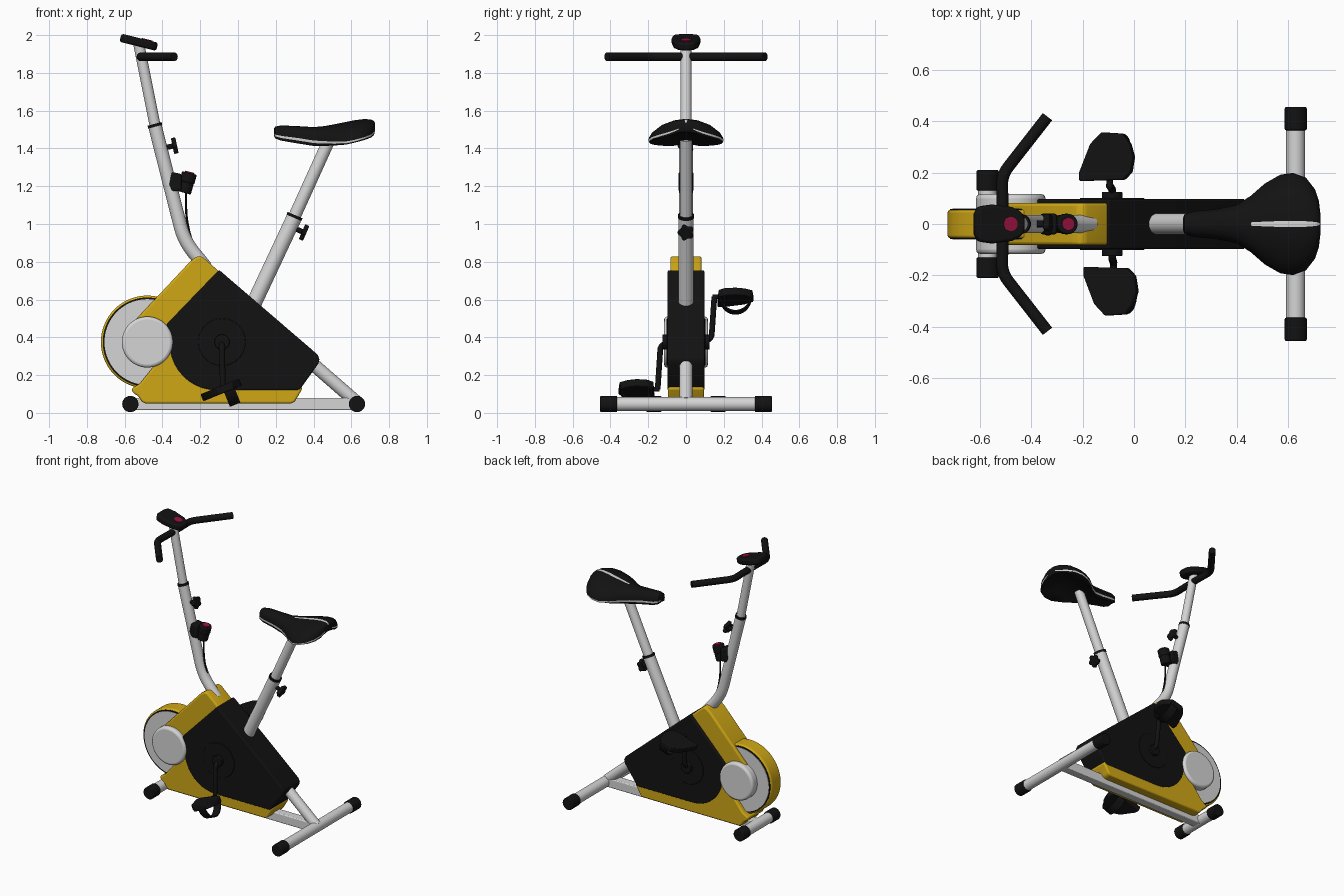
import bpy, bmesh, math
from mathutils import Vector, Matrix

if "Cube" in bpy.data.objects:
    bpy.data.objects.remove(bpy.data.objects["Cube"])


def material(name, rgb):
    m = bpy.data.materials.new(name)
    m.diffuse_color = (*rgb, 1)
    m.use_nodes = True
    m.node_tree.nodes["Principled BSDF"].inputs["Base Color"].default_value = m.diffuse_color
    return m


YELLOW = material("yellow", (0.63, 0.39, 0.008))
GREY = material("light grey", (0.66, 0.66, 0.66))
BLACK = material("black", (0.006, 0.006, 0.006))
RED = material("crimson", (0.30, 0.006, 0.05))


def finish(name, bm, *mats, bevel=0, segs=3, matrix=None):
    bmesh.ops.recalc_face_normals(bm, faces=bm.faces)
    me = bpy.data.meshes.new(name)
    bm.to_mesh(me)
    bm.free()
    ob = bpy.data.objects.new(name, me)
    bpy.context.collection.objects.link(ob)
    for m in mats:
        me.materials.append(m)
    if matrix:
        ob.matrix_world = matrix
    bpy.ops.object.select_all(action='DESELECT')
    bpy.context.view_layer.objects.active = ob
    ob.select_set(True)
    if bevel:
        b = ob.modifiers.new("bevel", 'BEVEL')
        b.width, b.segments, b.limit_method = bevel, segs, 'ANGLE'
        b.angle_limit = math.radians(35)
    bpy.ops.object.shade_smooth_by_angle(angle=math.radians(40))
    return ob


def prism(name, pts, y0, y1, mat, bevel=0, matrix=None):
    """Extrude an x-z outline along y."""
    bm = bmesh.new()
    f = bm.faces.new([bm.verts.new((x, y0, z)) for x, z in pts])
    r = bmesh.ops.extrude_face_region(bm, geom=[f])
    bmesh.ops.translate(bm, vec=(0, y1 - y0, 0),
                        verts=[v for v in r['geom'] if isinstance(v, bmesh.types.BMVert)])
    return finish(name, bm, mat, bevel=bevel, matrix=matrix)


def rod(name, a, b, r, mat, bevel=0, n=32):
    a, b = Vector(a), Vector(b)
    bm = bmesh.new()
    rot = (b - a).to_track_quat('Z', 'Y').to_matrix().to_4x4()
    bmesh.ops.create_cone(bm, cap_ends=True, segments=n, radius1=r, radius2=r, depth=(b - a).length,
                          matrix=Matrix.Translation((a + b) / 2) @ rot)
    return finish(name, bm, mat, bevel=bevel)


def tube(name, pts, r, mat, n=20, rounding=0.04):
    """Sweep a circle along a path whose corners are rounded."""
    P = [Vector(p) for p in pts]
    path = [P[0]]
    for a, b, c in zip(P, P[1:], P[2:]):
        d = min(rounding, (a - b).length * .45, (c - b).length * .45)
        s, e = b + (a - b).normalized() * d, b + (c - b).normalized() * d
        path += [s.lerp(b, t).lerp(b.lerp(e, t), t) for t in (0, .2, .4, .6, .8, 1)]
    path.append(P[-1])
    bm, rings, q = bmesh.new(), [], None
    for i, p in enumerate(path):
        t = (path[min(i + 1, len(path) - 1)] - path[max(i - 1, 0)]).normalized()
        q = t.to_track_quat('Z', 'Y') if q is None else (q @ Vector((0, 0, 1))).rotation_difference(t) @ q
        rings.append([bm.verts.new(p + q @ Vector((r * math.cos(k * math.tau / n),
                                                   r * math.sin(k * math.tau / n), 0))) for k in range(n)])
    for A, B in zip(rings, rings[1:]):
        for k in range(n):
            bm.faces.new((A[k], A[(k + 1) % n], B[(k + 1) % n], B[k]))
    bm.faces.new(rings[0])
    bm.faces.new(rings[-1])
    return finish(name, bm, mat)


def knob(name, base, centre):
    """Lobed hand knob on a short stem."""
    base, centre = Vector(base), Vector(centre)
    rod(name + "_stem", base, centre, 0.014, BLACK, n=16)
    pts = []
    for k in range(40):
        a = k * math.tau / 40
        r = 0.039 + 0.006 * math.cos(5 * a)
        pts.append((r * math.cos(a), r * math.sin(a)))
    rot = (centre - base).to_track_quat('Y', 'Z').to_matrix().to_4x4()
    prism(name, pts, -0.012, 0.012, BLACK, 0.005, Matrix.Translation(centre) @ rot)


# Flywheel with its cover rim and hub discs
wx, wz = -0.48, 0.375
for name, r, w, mat, bev in (("flywheel_cover", .246, .056, YELLOW, .012), ("flywheel_ring", .236, .058, BLACK, 0),
                             ("flywheel_disc", .227, .061, GREY, 0), ("hub_disc", .135, .116, GREY, .016)):
    rod(name, (wx, -w, wz), (wx, w, wz), r, mat, bev, 72)

# Body shells
prism("upper_shell", [(-.215, .83), (-.19, .828), (-.085, .735), (0, .3), (-.40, .22), (-.50, .30),
                      (-.545, .46), (-.54, .495), (-.25, .805)], -.082, .082, YELLOW, .012)
prism("lower_shell", [(-.30, .5), (-.385, .40), (-.42, .28), (-.52, .155), (-.565, .128), (-.555, .105), (-.53, .09),
                      (-.51, .06), (-.49, .05), (.28, .05), (.30, .058), (.342, .13), (.2, .3)],
      -.095, .095, YELLOW, .01)
arc = [(-.12 + .245 * math.cos(a), .375 + .255 * math.sin(a))
       for a in [math.radians(270 - 9 * k) for k in range(11)]]
prism("side_panel", [(-.10, .757), (.42, .31), (.432, .285), (.425, .26), (.325, .12)] + arc + [(-.377, .47)],
      -.098, .098, BLACK, .008)

# Base beam and cross feet
prism("base_beam", [(-.57, .015), (.63, .015), (.63, .08), (-.57, .08)], -.032, .032, GREY, .006)
for name, x, inner, outer in (("front_foot", -.57, .13, .21), ("rear_foot", .63, .365, .455)):
    rod(name, (x, -outer + .01, .047), (x, outer - .01, .047), .037, GREY)
    for s in (-1, 1):
        rod(name + "_cap", (x, s * inner, .047), (x, s * outer, .047), .043, BLACK, .005)
rod("rear_strut", (.36, 0, .29), (.63, 0, .055), .035, GREY)

# Seat post
rod("seat_sleeve", (.07, 0, .55), (.30, 0, 1.04), .041, GREY)
rod("seat_collar", (.296, 0, 1.033), (.302, 0, 1.047), .043, BLACK)
rod("seat_post", (.29, 0, 1.02), (.485, 0, 1.45), .033, GREY)
knob("seat_knob", (.27, 0, .99), (.35, 0, .955))

# Saddle lofted from sections: x, half width, top height, thickness, side droop
sections = [(.19, .022, 1.505, .035, .005), (.197, .038, 1.516, .06, .008), (.23, .05, 1.522, .075, .012),
            (.32, .058, 1.518, .085, .014), (.40, .075, 1.513, .088, .02), (.455, .11, 1.518, .085, .03),
            (.51, .158, 1.528, .08, .045), (.57, .192, 1.54, .075, .06), (.62, .199, 1.55, .072, .062),
            (.67, .18, 1.556, .07, .055), (.705, .135, 1.553, .066, .04), (.72, .09, 1.546, .058, .025),
            (.726, .04, 1.535, .035, .01)]
half = [(.06, 0), (.35, .01), (.7, .06), (.9, .22), (.985, .45), (1, .58), (.99, .74), (.9, .95), (.55, 1)]
loop = half + [(0, 1)] + [(-y, h) for y, h in reversed(half)]
bm, rings = bmesh.new(), []
for x, w, top, th, dr in sections:
    rings.append([bm.verts.new((x, w * f, top - dr * f * f - th * h)) for f, h in loop])
n, m = len(loop), len(half)
for i, (A, B) in enumerate(zip(rings, rings[1:])):
    for k in range(n):
        f = bm.faces.new((A[k], A[(k + 1) % n], B[(k + 1) % n], B[k]))
        side = k in (5, n - 7)
        f.material_index = int(side or (k == n - 1 and i >= 5))
bm.faces.new(rings[0])
bm.faces.new(rings[-1])
finish("saddle", bm, BLACK, GREY)

# Handlebar stem
tube("stem_sleeve", [(-.17, 0, .77), (-.285, 0, .91), (-.44, 0, 1.52)], .036, GREY, 32, .09)
rod("stem_collar", (-.438, 0, 1.515), (-.442, 0, 1.53), .038, BLACK)
rod("stem_post", (-.435, 0, 1.50), (-.525, 0, 1.95), .029, GREY)
knob("stem_knob", (-.405, 0, 1.40), (-.335, 0, 1.415))

# Handlebar
side = [(-.512, .10, 1.885), (-.515, .19, 1.885), (-.337, .418, 1.885)]
tube("handlebar", [(x, -y, z) for x, y, z in reversed(side)] + side, .023, BLACK, 20, .05)

# Display console, tilted towards the rider
tilt = Matrix.Translation((-.525, 0, 1.962)) @ Matrix.Rotation(math.radians(14), 4, 'Y')
outline = [(-.10, .04), (-.085, .068), (-.03, .076), (.05, .066), (.09, .045), (.10, .02)]
outline = outline + [(x, -y) for x, y in reversed(outline)]
face_up = Matrix.Rotation(math.radians(90), 4, 'X')
prism("console", outline, -.022, .022, BLACK, .012, tilt @ face_up)
button = rod("console_button", (.04, 0, .018), (.04, 0, .026), .028, RED)
button.matrix_world = tilt

# Resistance dial and its cable
prism("dial_clamp", [(-.365, 1.21), (-.35, 1.275), (-.30, 1.265), (-.30, 1.175), (-.35, 1.175)],
      -.04, .04, BLACK, .008)
rod("dial_body", (-.285, 0, 1.165), (-.265, 0, 1.235), .036, BLACK, .005)
rod("dial_grip", (-.27, 0, 1.22), (-.257, 0, 1.27), .04, BLACK, .006)
rod("dial_cap", (-.257, 0, 1.268), (-.255, 0, 1.276), .025, RED)
tube("cable", [(-.275, 0, 1.18), (-.275, 0, 1.04), (-.25, 0, .92), (-.195, 0, .81)], .006, BLACK, 8, .06)

# Cranks and pedals
cx, cz = -.085, .375
pedal_outline = [(-.12, .095), (.06, .09), (.09, .06), (.10, 0), (.085, -.05), (.055, -.09), (-.03, -.095), (-.075, -.05),
                 (-.12, .06)]
for name, s, px, pz, ang in (("near", -1, -.08, .125, -22), ("far", 1, -.095, .615, -18)):
    rod(name + "_crank_ring", (cx, s * .09, cz), (cx, s * .102, cz), .125, BLACK, .003, 48)
    rod(name + "_crank_hub", (cx, s * .10, cz), (cx, s * .125, cz), .04, BLACK, .004)
    tube(name + "_crank", [(cx, s * .09, cz), (cx, s * .135, cz + .02 * s), (px, s * .15, pz + .0 * s)],
         .015, BLACK, 16, .04)
    rod(name + "_axle", (px, s * .14, pz), (px, s * .20, pz), .013, BLACK, n=16)
    place = Matrix.Translation((px, s * .262, pz)) @ Matrix.Rotation(math.radians(ang), 4, 'Y')
    prism(name + "_pedal", [(x, s * y) for x, y in pedal_outline], -.02, .02, BLACK, .006, place @ face_up)
    # toe strap hanging below the pedal
    bm = bmesh.new()
    arcs = [[bm.verts.new((x, r * .088 * math.cos(a), -r * .10 * math.sin(a)))
             for a in [math.pi * k / 20 for k in range(21)]] for x, r in ((.0, 1), (.06, 1), (.06, .93), (.0, .93))]
    for A, B in zip(arcs, arcs[1:] + arcs[:1]):
        for k in range(20):
            bm.faces.new((A[k], A[k + 1], B[k + 1], B[k]))
    finish(name + "_strap", bm, BLACK, matrix=place)
